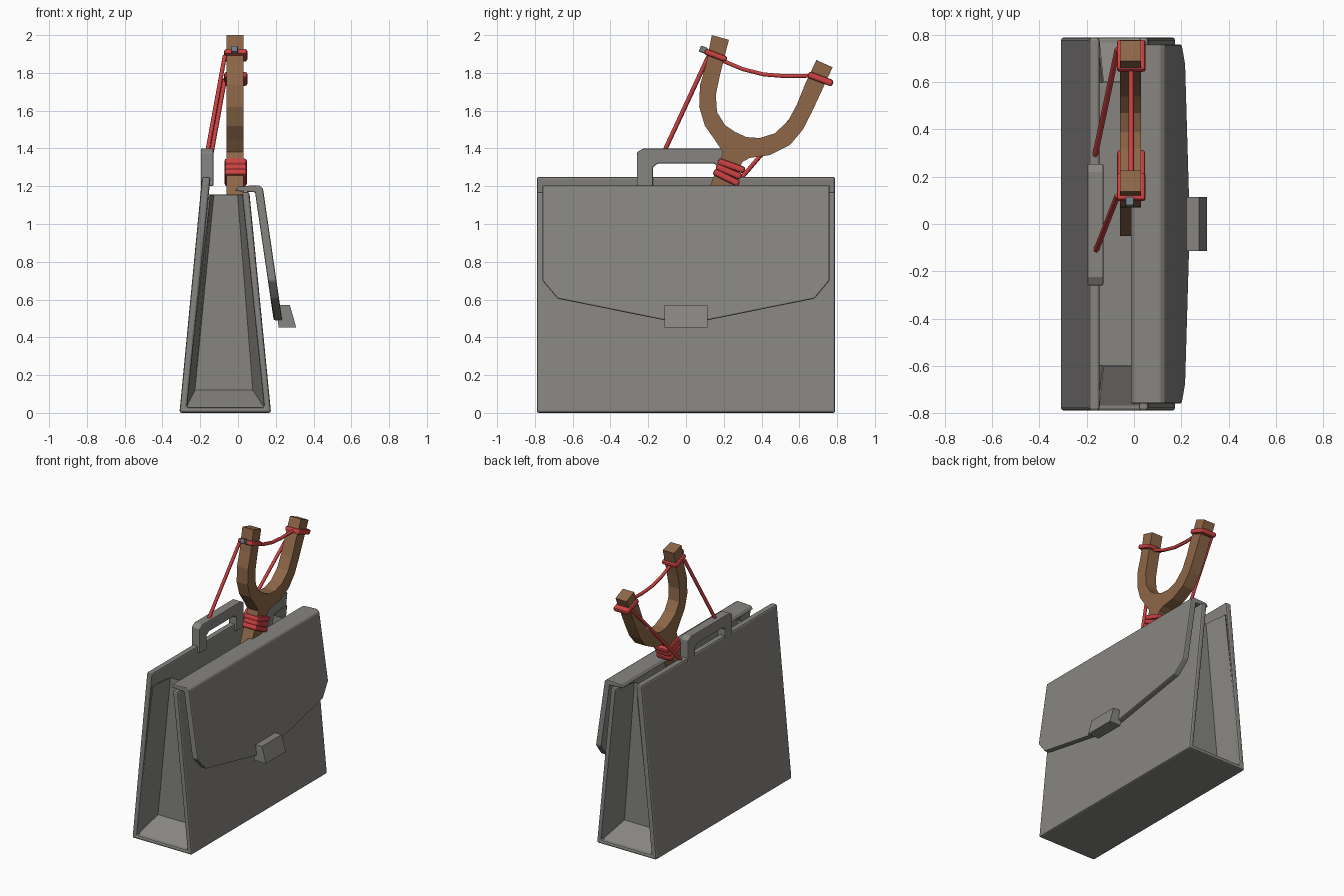
import bpy, bmesh, math
from mathutils import Vector

if "Cube" in bpy.data.objects:
    bpy.data.objects.remove(bpy.data.objects["Cube"])


def material(name, rgb):
    m = bpy.data.materials.new(name)
    m.diffuse_color = (*rgb, 1)
    m.use_nodes = True
    m.node_tree.nodes["Principled BSDF"].inputs["Base Color"].default_value = m.diffuse_color
    return m


GREY = material("grey leather", (0.24, 0.235, 0.22))
WOOD = material("brown wood", (0.27, 0.135, 0.065))
RED = material("red rubber", (0.62, 0.055, 0.055))
STEEL = material("steel", (0.16, 0.2, 0.23))


def finish(name, bm, mat, bevel=0.0, segments=2):
    bmesh.ops.recalc_face_normals(bm, faces=bm.faces)
    me = bpy.data.meshes.new(name)
    bm.to_mesh(me)
    bm.free()
    me.materials.append(mat)
    ob = bpy.data.objects.new(name, me)
    bpy.context.collection.objects.link(ob)
    if bevel:
        mod = ob.modifiers.new("bevel", 'BEVEL')
        mod.width, mod.segments, mod.limit_method = bevel, segments, 'ANGLE'
    return ob


def prism(name, pts, axis, lo, hi, mat, bevel=0.0, shear=0.0):
    """Extrude a 2D outline along x (outline y,z) or y (outline x,z)."""
    bm = bmesh.new()

    def place(a, b, d):
        return (d - shear * b, a, b) if axis == 'x' else (a, d, b)
    rings = [[bm.verts.new(place(a, b, d)) for a, b in pts] for d in (lo, hi)]
    bm.faces.new(rings[0])
    bm.faces.new(rings[1])
    for i in range(len(pts)):
        j = (i + 1) % len(pts)
        bm.faces.new((rings[0][i], rings[0][j], rings[1][j], rings[1][i]))
    return finish(name, bm, mat, bevel)


def block(name, centre, size, tilt, mat, bevel):
    """Box turned about the x axis."""
    bm = bmesh.new()
    bmesh.ops.create_cube(bm, size=1)
    bmesh.ops.scale(bm, vec=size, verts=bm.verts)
    ob = finish(name, bm, mat, bevel)
    ob.location = centre
    ob.rotation_euler.x = tilt
    return ob


def cord(name, pts, radius, mat):
    cu = bpy.data.curves.new(name, 'CURVE')
    cu.dimensions = '3D'
    cu.bevel_depth, cu.bevel_resolution, cu.use_fill_caps = radius, 1, True
    sp = cu.splines.new('POLY')
    sp.points.add(len(pts) - 1)
    for p, c in zip(sp.points, pts):
        p.co = (*c, 1)
    cu.materials.append(mat)
    ob = bpy.data.objects.new(name, cu)
    bpy.context.collection.objects.link(ob)
    return ob


# case shell: back panel, floor and front panel in one U profile
prism("case_shell", [(-0.31, 0), (0.175, 0), (0.06, 1.17), (0.02, 1.17), (0.138, 0.03),
                     (-0.27, 0.03), (-0.145, 1.25), (-0.19, 1.25)],
      'y', -0.79, 0.79, GREY, 0.012)

# folded gussets, recessed at both ends
rim = [(-0.28, 0.02), (0.145, 0.02), (0.03, 1.155), (-0.15, 1.155)]
inner = [(-0.23, 0.12), (0.08, 0.12), (0.0, 1.155), (-0.13, 1.155)]
for label, s in (("front", -1), ("rear", 1)):
    bm = bmesh.new()
    o = [bm.verts.new((x, s * 0.78, z)) for x, z in rim]
    n = [bm.verts.new((x, s * 0.60, z)) for x, z in inner]
    bm.faces.new(n)
    for a, b in ((0, 1), (1, 2), (3, 0)):
        bm.faces.new((o[a], o[b], n[b], n[a]))
    ob = finish(label + "_gusset", bm, GREY)
    sol = ob.modifiers.new("thickness", 'SOLIDIFY')
    sol.thickness, sol.offset = 0.008, 0

# flap: top strip, hanging front and clasp
prism("flap_top", [(-0.015, 1.175), (0.0, 1.2), (0.11, 1.205), (0.132, 1.19), (0.13, 1.165)],
      'y', -0.76, 0.76, GREY, 0.006)
SHEAR = 0.105 / 0.72
prism("flap_front", [(-0.76, 1.19), (-0.76, 0.70), (-0.68, 0.605), (-0.11, 0.49),
                     (0.11, 0.49), (0.68, 0.605), (0.76, 0.70), (0.76, 1.19)],
      'x', 0.087 + SHEAR * 1.19, 0.132 + SHEAR * 1.19, GREY, 0.008, SHEAR)
prism("clasp", [(0.2, 0.57), (0.275, 0.57), (0.308, 0.453), (0.215, 0.453)],
      'y', -0.115, 0.115, GREY)

# carrying handle
prism("carry_handle", [(-0.26, 1.2), (-0.26, 1.38), (-0.225, 1.40), (0.22, 1.40), (0.255, 1.38),
                       (0.255, 1.2), (0.17, 1.2), (0.17, 1.30), (0.15, 1.32), (-0.15, 1.32),
                       (-0.175, 1.30), (-0.175, 1.2)],
      'x', -0.197, -0.13, GREY, 0.006)

# wooden fork, stuck into the case
prism("slingshot_fork",
      [(0.137, 2.0), (0.105, 1.84), (0.074, 1.735), (0.07, 1.62), (0.10, 1.52), (0.153, 1.445),
       (0.195, 1.38), (0.17, 1.31), (-0.05, 0.75), (0.053, 0.72), (0.237, 1.2), (0.30, 1.33),
       (0.338, 1.35), (0.443, 1.365), (0.55, 1.418), (0.617, 1.497), (0.665, 1.59),
       (0.707, 1.68), (0.776, 1.83), (0.69, 1.868), (0.633, 1.746), (0.586, 1.63),
       (0.54, 1.545), (0.47, 1.48), (0.39, 1.455), (0.32, 1.46), (0.26, 1.487),
       (0.206, 1.524), (0.164, 1.593), (0.158, 1.683), (0.18, 1.79), (0.227, 1.975)],
      'x', -0.06, 0.03, WOOD)

# rubber wraps round the handle and both prongs
axis = Vector((0, 0.38, 0.92))
for i in range(3):
    block(f"handle_wrap_{i + 1}", Vector((-0.012, 0.227, 1.277)) + axis * (i - 1) * 0.034,
          (0.118, 0.15 - 0.006 * (i % 2), 0.036), -0.40 + 0.06 * (i - 1), RED, 0.012)
block("left_prong_wrap", (-0.012, 0.157, 1.893), (0.122, 0.125, 0.032), -0.36, RED, 0.012)
block("right_prong_wrap", (-0.012, 0.712, 1.768), (0.122, 0.14, 0.036), -0.36, RED, 0.012)

# peg on the left prong
block("left_prong_peg", (-0.018, 0.092, 1.922), (0.034, 0.04, 0.034), -0.36, STEEL, 0.006)

# rubber cords
cord("prong_cord", [(-0.012, 0.19, 1.866), (-0.012, 0.30, 1.82), (-0.012, 0.41, 1.792),
                    (-0.012, 0.52, 1.783), (-0.012, 0.66, 1.785)], 0.012, RED)
cord("left_cord", [(-0.07, 0.12, 1.89), (-0.16, -0.11, 1.395)], 0.012, RED)
cord("right_cord", [(-0.07, 0.74, 1.765), (-0.165, 0.29, 1.24)], 0.012, RED)
